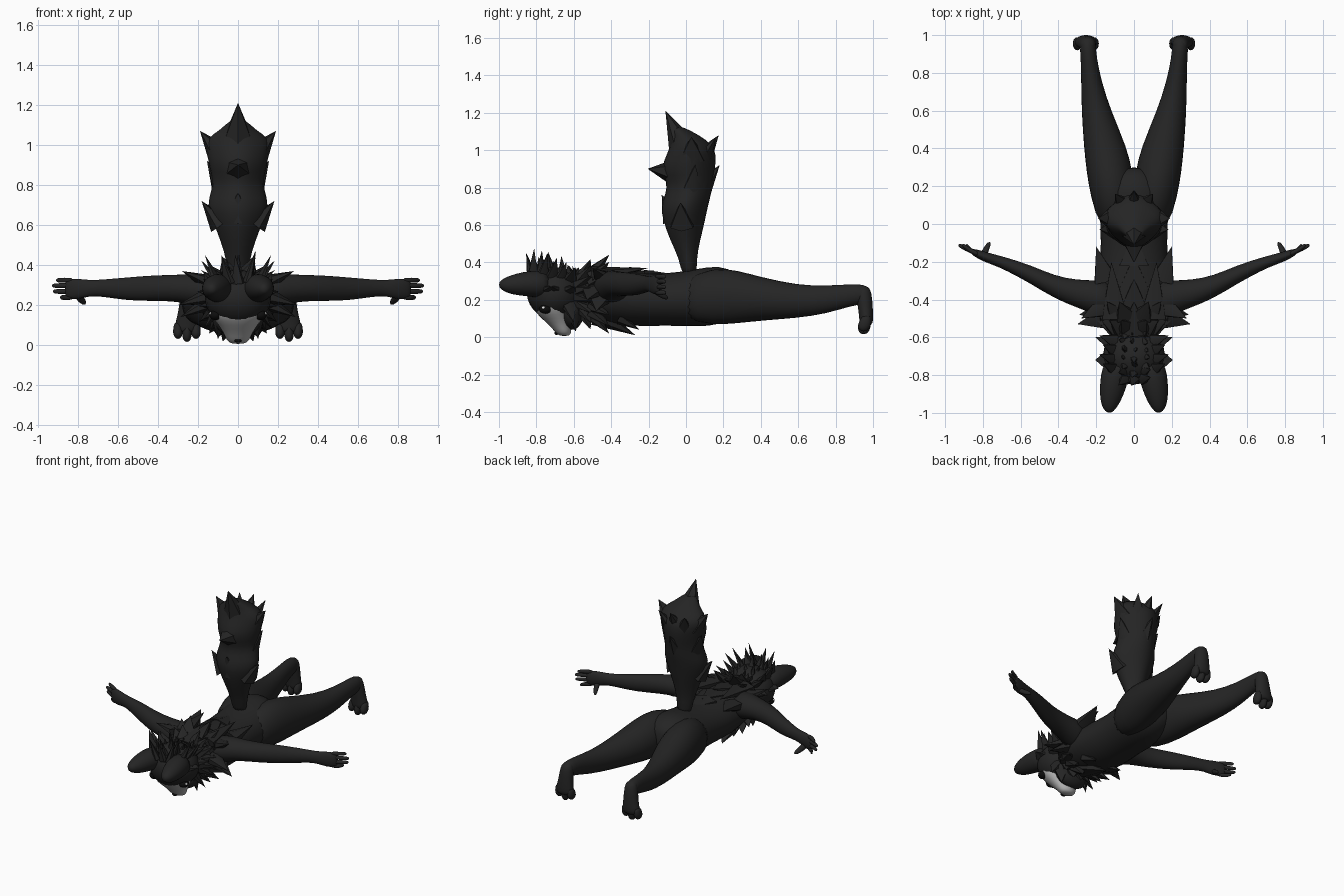
import bpy, bmesh, math, random
from mathutils import Vector, Matrix

if "Cube" in bpy.data.objects:
    bpy.data.objects.remove(bpy.data.objects["Cube"])
random.seed(4)


def make_material(name, value):
    mat = bpy.data.materials.new(name)
    mat.use_nodes = True
    colour = (value, value, value, 1)
    mat.diffuse_color = colour
    mat.node_tree.nodes["Principled BSDF"].inputs["Base Color"].default_value = colour
    return mat


fur = make_material("charcoal fur", .018)
pale = make_material("pale grey face", .42)
black = make_material("black eye", .004)
white = make_material("white glint", .8)


def finish(bm, name, mat, mirror=False, smooth=0, sharp=180):
    """Turn a bmesh into a named, shaded object."""
    bmesh.ops.recalc_face_normals(bm, faces=bm.faces)
    mesh = bpy.data.meshes.new(name)
    bm.to_mesh(mesh)
    bm.free()
    mesh.materials.append(mat)
    obj = bpy.data.objects.new(name, mesh)
    bpy.context.collection.objects.link(obj)
    bpy.ops.object.select_all(action='DESELECT')
    obj.select_set(True)
    bpy.context.view_layer.objects.active = obj
    bpy.ops.object.shade_smooth_by_angle(angle=math.radians(sharp))
    if smooth:
        obj.modifiers.new("Smooth", 'SUBSURF').levels = smooth
        obj.modifiers["Smooth"].render_levels = smooth
    if mirror:
        obj.modifiers.new("Mirror", 'MIRROR').use_mirror_merge = False
    return obj


def add_loft(bm, axis, rows, sides=14, lobes=0):
    """Skin oval rings (x, y, z, half width, half height) square to an axis."""
    u, v = {'x': ((0, 1, 0), (0, 0, 1)), 'y': ((1, 0, 0), (0, 0, 1)),
            'z': ((1, 0, 0), (0, 1, 0))}[axis]
    rings = []
    for x, y, z, a, b in rows:
        ring = []
        for i in range(sides):
            t = math.tau * i / sides
            r = 1 + lobes * math.cos(4 * t)
            ring.append(bm.verts.new(Vector((x, y, z)) + Vector(u) * a * r * math.cos(t)
                                     + Vector(v) * b * r * math.sin(t)))
        rings.append(ring)
    for low, high in zip(rings, rings[1:]):
        for i in range(sides):
            j = (i + 1) % sides
            bm.faces.new((low[i], low[j], high[j], high[i]))
    bm.faces.new(rings[0][::-1])
    bm.faces.new(rings[-1])


def loft(name, axis, rows, mat=fur, mirror=False, **options):
    bm = bmesh.new()
    add_loft(bm, axis, rows, **options)
    return finish(bm, name, mat, mirror, smooth=1)


def spikes(name, tufts, mirror=False, flat=.5, sides=6):
    """Pointed tufts given as (base, tip, radius)."""
    bm = bmesh.new()
    for base, tip, radius in tufts:
        base, tip = Vector(base), Vector(tip)
        way = tip - base
        place = (Matrix.Translation((base + tip) / 2)
                 @ way.to_track_quat('Z', 'Y').to_matrix().to_4x4()
                 @ Matrix.Diagonal((1, flat, 1, 1)))
        bmesh.ops.create_cone(bm, cap_ends=True, segments=sides, radius1=radius,
                              radius2=0, depth=way.length, matrix=place)
    return finish(bm, name, fur, mirror, sharp=50)


def ball(name, centre, size, mat, mirror=False):
    bm = bmesh.new()
    place = Matrix.Translation(centre) @ Matrix.Diagonal((*size, 1))
    bmesh.ops.create_uvsphere(bm, u_segments=20, v_segments=14, radius=1, matrix=place)
    return finish(bm, name, mat, mirror)


# Torso lying face down, from neck to rump
loft("torso", 'y', [
    (0, -.66, .23, .09, .09), (0, -.57, .23, .14, .13), (0, -.45, .22, .19, .14),
    (0, -.3, .2, .2, .15), (0, -.1, .2, .175, .14), (0, .06, .21, .19, .16),
    (0, .18, .225, .19, .165), (0, .27, .23, .12, .12), (0, .3, .23, .05, .06)])

# Legs, with feet hanging down at the ankles
loft("legs", 'y', [
    (.09, -.04, .2, .09, .11), (.115, .15, .22, .12, .16), (.13, .28, .215, .125, .145),
    (.15, .4, .205, .118, .12), (.2, .6, .19, .08, .09), (.225, .75, .2, .056, .077),
    (.24, .88, .225, .043, .06), (.245, .95, .23, .045, .055),
    (.247, .985, .23, .025, .03)], mirror=True)
loft("feet", 'z', [
    (.245, .945, .275, .03, .03), (.245, .95, .24, .045, .045), (.25, .96, .15, .052, .04),
    (.255, .965, .09, .066, .038), (.255, .96, .06, .06, .035)], mirror=True)
bm = bmesh.new()
for x, drop in ((.21, .03), (.255, .015), (.3, .03)):
    add_loft(bm, 'z', [(x, .965, .12, .02, .025), (x, .955, .07, .027, .038),
                       (x, .95, drop + .02, .024, .034), (x, .95, drop, .012, .016)], sides=10)
finish(bm, "toes", fur, mirror=True, smooth=1)

# Arms stretched out sideways
loft("arms", 'x', [
    (.1, -.41, .26, .11, .1), (.2, -.39, .275, .095, .085), (.3, -.37, .285, .075, .068),
    (.42, -.335, .285, .062, .066), (.55, -.265, .28, .05, .06), (.68, -.21, .285, .035, .043),
    (.74, -.19, .285, .03, .04), (.8, -.17, .28, .028, .054), (.85, -.15, .28, .02, .05),
    (.865, -.145, .28, .01, .035)], mirror=True)
bm = bmesh.new()
for z, reach in ((.238, .89), (.268, .925), (.297, .93), (.324, .91)):
    add_loft(bm, 'x', [(.82, -.16, z, .015, .014), (.87, -.14, z, .015, .014),
                       (reach - .012, -.117, z, .014, .013), (reach, -.112, z, .007, .007)], sides=8)
add_loft(bm, 'y', [(.8, -.18, .26, .025, .025), (.79, -.145, .235, .02, .022),
                   (.772, -.11, .215, .016, .017), (.765, -.095, .21, .007, .008)], sides=8)
finish(bm, "fingers", fur, mirror=True, smooth=1)

# Upright bushy tail with pointed tiers
loft("tail", 'z', [
    (0, .02, .32, .05, .04), (0, .01, .42, .055, .045), (0, -.005, .52, .085, .08),
    (0, -.01, .62, .125, .11), (0, -.01, .7, .155, .125), (0, .015, .77, .13, .12),
    (0, .02, .83, .125, .12), (0, .01, .9, .145, .145), (0, .03, .98, .155, .13),
    (0, .03, 1.03, .16, .11), (0, 0, 1.08, .08, .07), (0, -.06, 1.13, .035, .035)],
    lobes=.05, sides=16)
spikes("tail_side_tufts", [
    ((.09, -.02, .6), (.182, -.03, .72), .07), ((.09, .03, .8), (.155, .05, .92), .06),
    ((.1, .03, .96), (.19, .03, 1.07), .075), ((.05, .09, .94), (.1, .16, 1.07), .06)],
    mirror=True, flat=.8)
spikes("tail_centre_tufts", [
    ((0, -.02, 1.02), (0, -.11, 1.21), .085), ((0, -.05, .88), (0, -.205, .9), .09),
    ((0, .06, .76), (0, .18, .92), .08), ((0, .06, .92), (0, .175, 1.08), .08),
    ((0, -.06, .64), (0, -.13, .76), .08)], flat=.9)

# Ragged mane over shoulders, chest and back
mane = []
for i in range(8):
    t = math.radians(-70 + 20 * i)
    out = Vector((math.cos(t), 0, math.sin(t)))
    middle = Vector((0, -.55, .23))
    mane.append((middle + out * .1, middle + out * .2 + Vector((0, .04, 0)), .06))
    mane.append((middle + out * .13 + Vector((0, .06, 0)),
                 middle + out * .225 + Vector((0, .14, 0)), .06))
mane += [((.17, -.5, .24), (.3, -.53, .2), .06), ((.17, -.46, .2), (.29, -.48, .14), .06),
         ((.17, -.44, .32), (.28, -.5, .37), .06), ((.15, -.3, .3), (.2, -.12, .34), .07),
         ((.1, -.5, .33), (.12, -.2, .37), .08), ((.08, -.35, .1), (.1, -.25, .04), .06)]
spikes("mane", mane, mirror=True, flat=.6)
spikes("spine_fur", [((0, y, .32), (0, y + .17, .395 - .02 * i), .09)
                     for i, y in enumerate((-.58, -.46, -.34, -.22))], flat=.45)
spikes("chest_fur", [((0, -.48, .12), (0, -.27, .01), .1),
                     ((0, -.54, .15), (0, -.52, .05), .09)], flat=.6)

# Head facing forward and down
ball("head", (0, -.7, .235), (.165, .15, .14), fur)
loft("ears", 'y', [
    (.09, -.72, .28, .07, .07), (.1, -.8, .285, .078, .075), (.112, -.87, .285, .072, .066),
    (.124, -.94, .28, .055, .052), (.13, -.98, .28, .034, .032),
    (.13, -1, .28, .012, .014)], mirror=True)
loft("face", 'z', [
    (0, -.71, .22, .13, .09), (0, -.722, .19, .15, .1), (0, -.718, .14, .135, .095),
    (0, -.695, .1, .1, .08), (0, -.67, .06, .073, .058), (0, -.655, .025, .06, .045),
    (0, -.65, .005, .035, .025)], mat=pale)
ball("jaw_fur", (0, -.61, .14), (.125, .065, .1), fur)
ball("eyes", (.113, -.752, .15), (.03, .034, .025), black, mirror=True)
ball("eye_glints", (.136, -.762, .157), (.008, .009, .008), white, mirror=True)
ball("nose", (0, -.692, .022), (.018, .012, .01), black)

# Hair: tousled crest, side locks and cheek tufts
crest = []
for i in range(7):
    y = -.85 + .04 * i
    for x in (-.045, 0, .045):
        tip = (x * 1.6 + random.uniform(-.02, .02), y + random.uniform(-.01, .05),
               .465 - .012 * i + random.uniform(-.04, .025))
        crest.append(((x, y + .03, .31), tip, .035))
spikes("hair_crest", crest, flat=.7)
locks = [((.1, y, .31), (.165 + .02 * (i % 2), y + .03, .45 - .025 * i), .04)
         for i, y in enumerate((-.77, -.72, -.67, -.62))]
locks += [((.11, y, .25), (.205, y + .03 * (-1) ** i, .27), .05)
          for i, y in enumerate((-.75, -.69, -.63))]
locks += [((.1, -.63, .18), (.17, -.6, .08), .05), ((.09, -.6, .13), (.1, -.59, .03), .05)]
spikes("hair_locks", locks, mirror=True, flat=.6)
